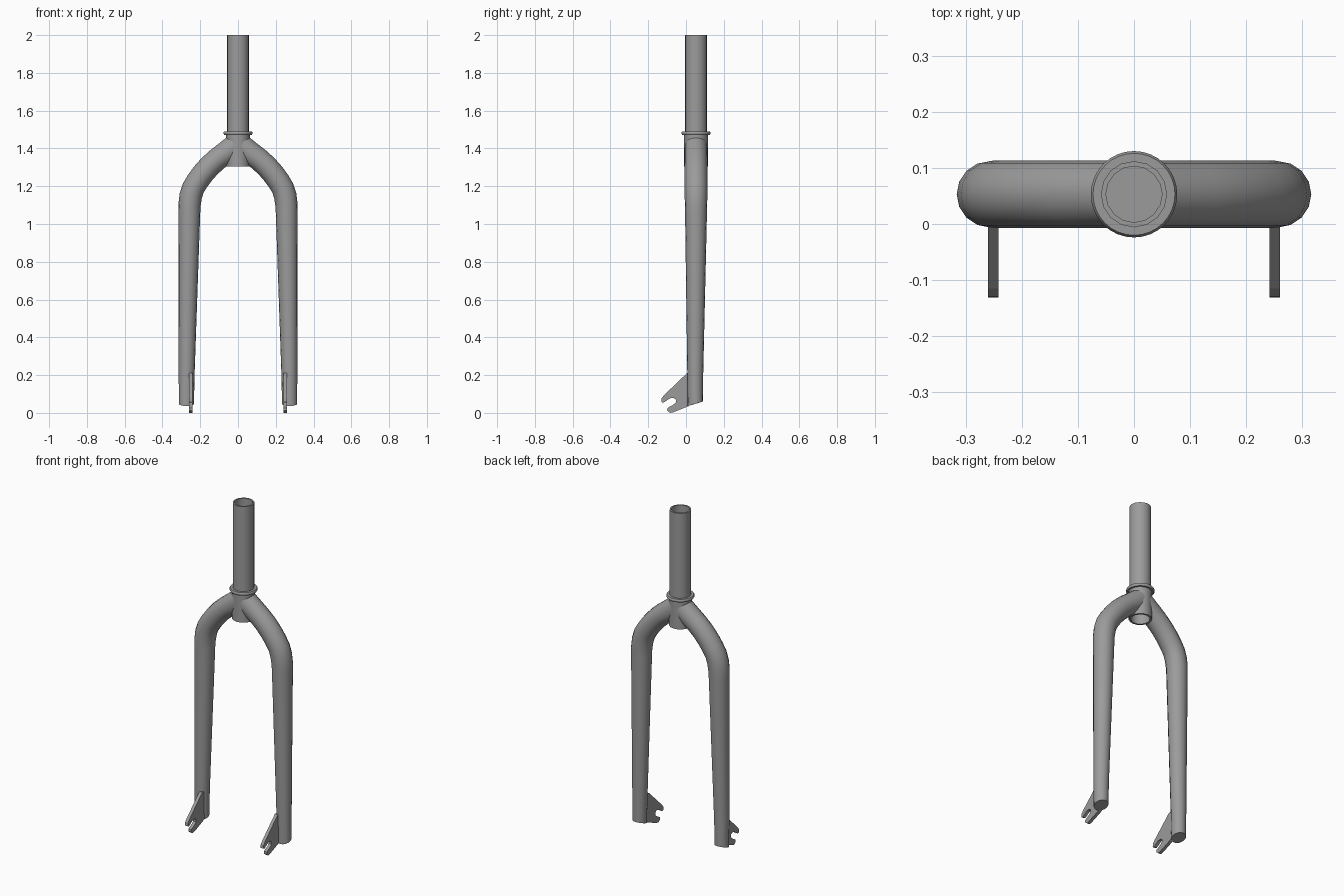
import bpy, bmesh, math

cube = bpy.data.objects.get("Cube")
if cube:
    bpy.data.objects.remove(cube, do_unlink=True)

AXIS_Y = 0.053   # depth of the tube axes
SIDES = 16

metal = bpy.data.materials.new("grey metal")
metal.use_nodes = True
grey = (0.33, 0.33, 0.33, 1)
metal.diffuse_color = grey
metal.node_tree.nodes["Principled BSDF"].inputs["Base Color"].default_value = grey


def finish(name, bm, smooth=True):
    bmesh.ops.recalc_face_normals(bm, faces=bm.faces)
    mesh = bpy.data.meshes.new(name)
    bm.to_mesh(mesh)
    bm.free()
    mesh.materials.append(metal)
    obj = bpy.data.objects.new(name, mesh)
    bpy.context.collection.objects.link(obj)
    if smooth:
        bpy.ops.object.select_all(action="DESELECT")
        obj.select_set(True)
        bpy.context.view_layer.objects.active = obj
        bpy.ops.object.shade_smooth_by_angle(angle=math.radians(40))
    return obj


def bridge(bm, a, b):
    for i in range(len(a)):
        j = (i + 1) % len(a)
        bm.faces.new((a[i], a[j], b[j], b[i]))


def lathe(name, profile, sides):
    """Turn a closed (radius, z) profile around the steerer axis."""
    bm = bmesh.new()
    rings = []
    for r, z in profile:
        rings.append([bm.verts.new((r * math.cos(k * math.tau / sides),
                                    AXIS_Y + r * math.sin(k * math.tau / sides), z))
                      for k in range(sides)])
    for a, b in zip(rings, rings[1:] + rings[:1]):
        bridge(bm, a, b)
    return finish(name, bm)


# Steerer: hollow tube, closed by a plug behind the crown race
lathe("steerer_tube", [(0.059, 1.45), (0.059, 2), (0.05, 2), (0.05, 1.45)], SIDES)
lathe("crown_tube", [(0.063, 1.305), (0.063, 1.48), (0.052, 1.48), (0.052, 1.305)], SIDES)
lathe("crown_race", [(0.055, 1.472), (0.073, 1.472), (0.077, 1.478),
                     (0.077, 1.484), (0.073, 1.49), (0.055, 1.49)], 32)
bm = bmesh.new()
bmesh.ops.create_circle(bm, cap_ends=True, segments=SIDES, radius=0.054)
bmesh.ops.translate(bm, verts=bm.verts, vec=(0, AXIS_Y, 1.46))
finish("steerer_plug", bm, smooth=False)

# Leg centre line as (x, z, radius), from tip to crown
LEG = [(0.273, 0.048, 0.04), (0.272, 0.2, 0.042), (0.258, 1.06, 0.058),
       (0.257, 1.1, 0.059), (0.25, 1.15, 0.06), (0.237, 1.19, 0.06),
       (0.216, 1.225, 0.06), (0.187, 1.265, 0.06), (0.15, 1.307, 0.06),
       (0.11, 1.343, 0.06), (0.06, 1.382, 0.06)]


def leg(name, side):
    bm = bmesh.new()
    rings = []
    last = len(LEG) - 1
    for n, (x, z, r) in enumerate(LEG):
        x0, z0, _ = LEG[max(n - 1, 0)]
        x1, z1, _ = LEG[min(n + 1, last)]
        length = math.hypot(x1 - x0, z1 - z0)
        tx, tz = (x1 - x0) / length, (z1 - z0) / length
        ring = []
        for k in range(SIDES):
            c = r * math.cos(k * math.tau / SIDES)
            dy = r * math.sin(k * math.tau / SIDES)
            px, pz = x + c * tz, z - c * tx
            if n == last:      # mitre the end onto the crown tube
                target = math.sqrt(max(0.057 ** 2 - dy ** 2, 0))
                pz += (target - px) * tz / tx
                px = target
            if n == 0:         # slanted tip
                pz += dy * 0.3
            ring.append(bm.verts.new((side * px, AXIS_Y - 0.004 * (n < 2) + dy, pz)))
        rings.append(ring)
    for a, b in zip(rings, rings[1:]):
        bridge(bm, a, b)
    bm.faces.new(rings[0])
    finish(name, bm)


# Dropout outline as (y, z), with an open axle slot
DROPOUT = [(0.03, 0.21), (0.005, 0.21), (-0.115, 0.095), (-0.129, 0.078), (-0.131, 0.058),
           (-0.12, 0.054), (-0.085, 0.077), (-0.066, 0.08), (-0.054, 0.07),
           (-0.054, 0.056), (-0.066, 0.044), (-0.098, 0.026), (-0.1, 0.012),
           (-0.085, 0), (-0.068, 0.003), (0.015, 0.036), (0.03, 0.05)]


def dropout(name, side):
    bm = bmesh.new()
    face = bm.faces.new([bm.verts.new((side * 0.251 - 0.0095, y, z)) for y, z in DROPOUT])
    out = bmesh.ops.extrude_face_region(bm, geom=[face])
    moved = [v for v in out["geom"] if isinstance(v, bmesh.types.BMVert)]
    bmesh.ops.translate(bm, verts=moved, vec=(0.019, 0, 0))
    finish(name, bm, smooth=False)


for label, side in (("left", 1), ("right", -1)):
    leg(label + "_leg", side)
    dropout(label + "_dropout", side)
